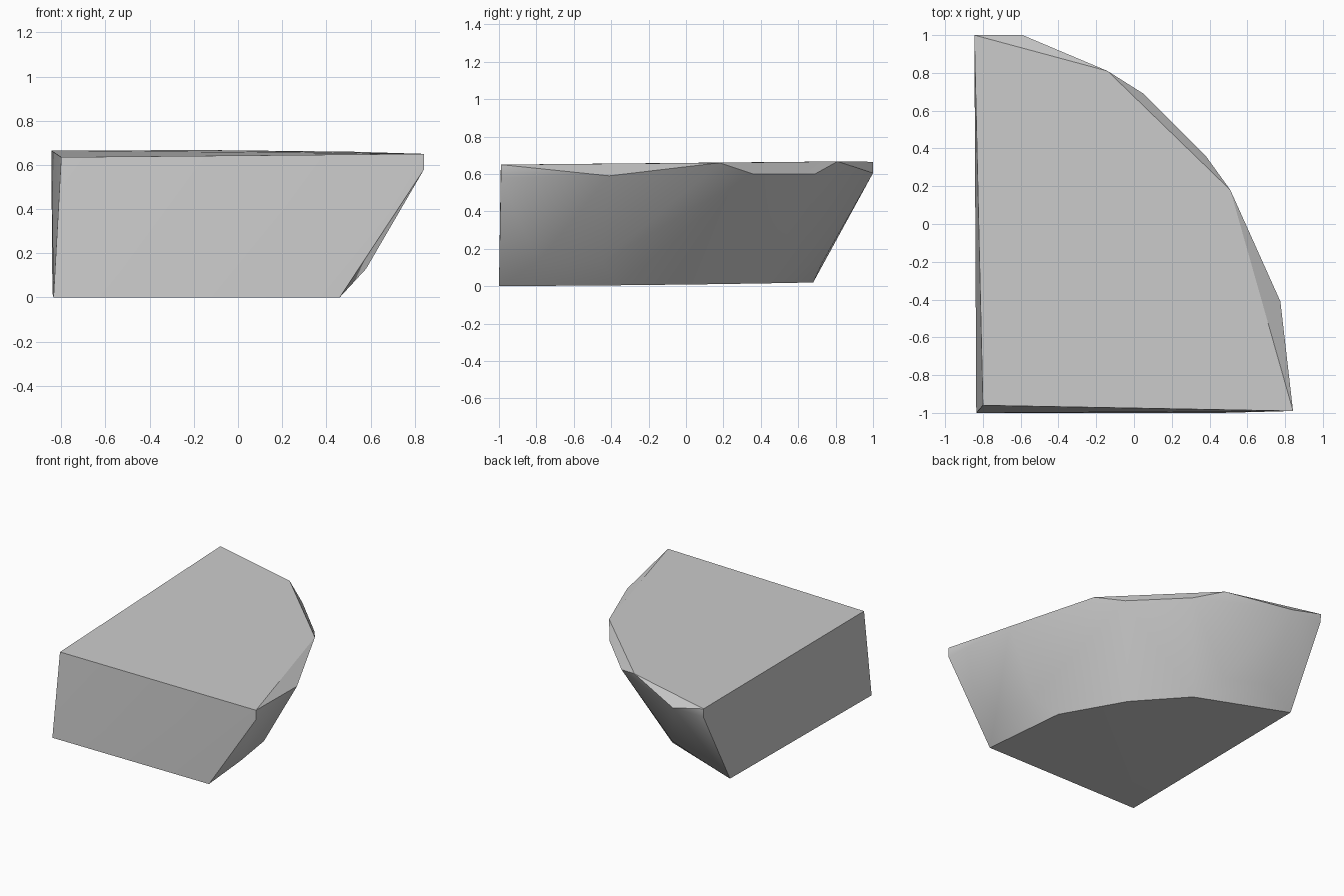
import bpy
import bmesh
from math import radians

cube = bpy.data.objects.get("Cube")
if cube:
    bpy.data.objects.remove(cube, do_unlink=True)

stone = bpy.data.materials.new("light grey stone")
stone.use_nodes = True
stone.diffuse_color = (0.6, 0.6, 0.6, 1)
stone.node_tree.nodes["Principled BSDF"].inputs["Base Color"].default_value = stone.diffuse_color

# Flat underside: square corner and flared arc
base = [(-0.835, -1, 0), (0.46, -1, 0), (0.39, -0.35, 0.005),
        (0.13, 0.09, 0.01), (-0.18, 0.42, 0.015), (-0.84, 0.68, 0.02)]
# Bulge just above the base, at both ends of the arc
bulge = [(0.58, -0.79, 0.13), (0.53, -0.45, 0.13),
         (-0.31, 0.605, 0.13), (-0.61, 0.73, 0.13)]
# Curved rim below the chipped top edge
rim = [(0.842, -0.99, 0.58), (0.775, -0.41, 0.59), (0.38, 0.36, 0.6),
       (0.05, 0.69, 0.6), (-0.59, 1, 0.605), (-0.843, 1, 0.605)]
# Slightly tilted top
top = [(-0.8, -0.96, 0.635), (0.842, -0.99, 0.65), (0.51, 0.18, 0.66),
       (-0.14, 0.81, 0.667), (-0.845, 1, 0.665)]

# Wrap the outlines into one solid wedge
bm = bmesh.new()
for point in base + bulge + rim + top:
    bm.verts.new(point)
bmesh.ops.convex_hull(bm, input=bm.verts[:])
loose = [v for v in bm.verts if not v.link_faces]
bmesh.ops.delete(bm, geom=loose, context='VERTS')
bmesh.ops.recalc_face_normals(bm, faces=bm.faces[:])

mesh = bpy.data.meshes.new("stone_wedge")
bm.to_mesh(mesh)
bm.free()
mesh.materials.append(stone)
wedge = bpy.data.objects.new("stone_wedge", mesh)
bpy.context.collection.objects.link(wedge)

# Smooth the curved side, keep the rim and corners crisp
bpy.context.view_layer.objects.active = wedge
wedge.select_set(True)
bpy.ops.object.shade_smooth_by_angle(angle=radians(30))
